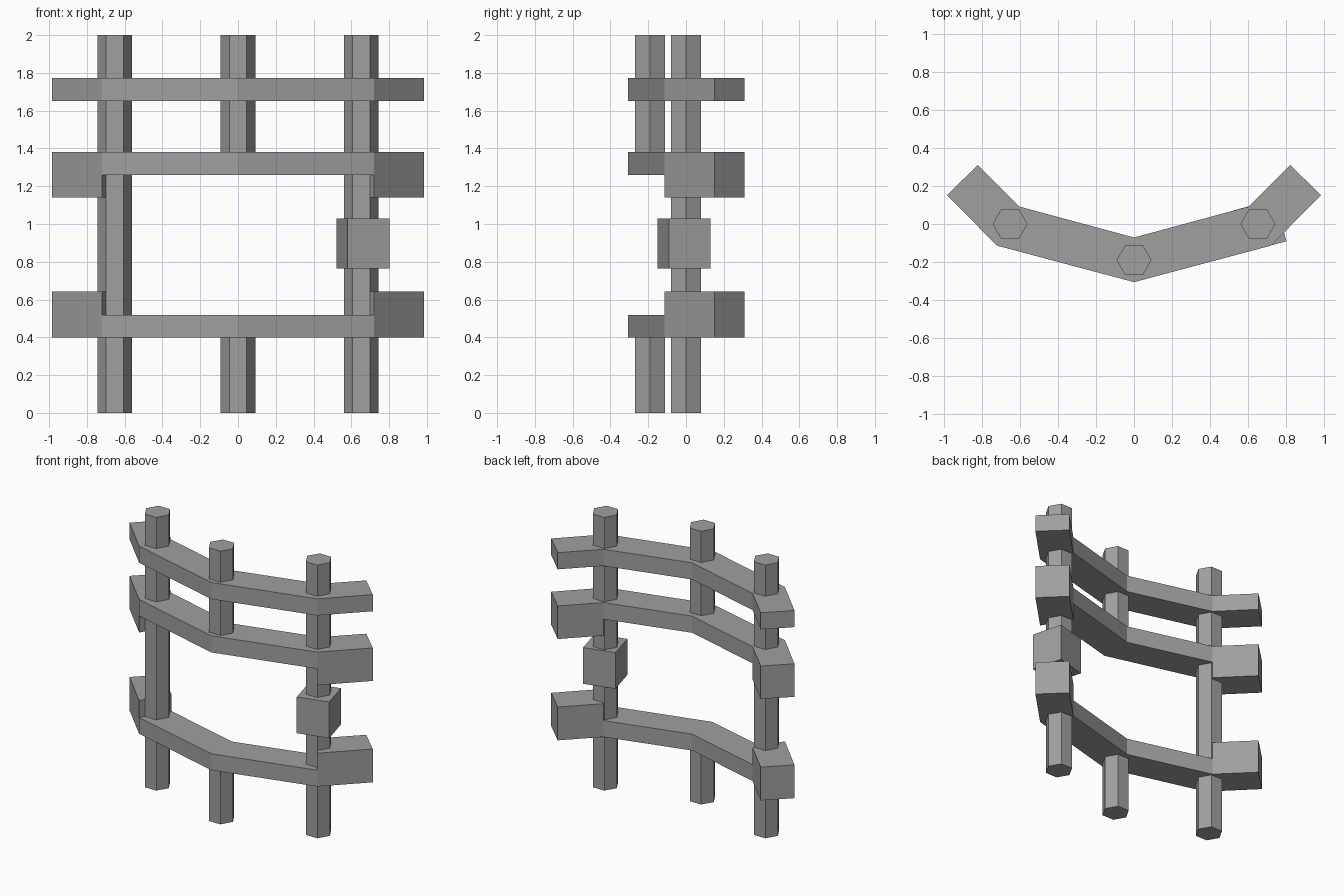
import bpy
import bmesh
import math

cube = bpy.data.objects.get("Cube")
if cube:
    bpy.data.objects.remove(cube, do_unlink=True)

grey = bpy.data.materials.new("plain grey")
grey.use_nodes = True
GREY = (0.35, 0.35, 0.35, 1)
grey.diffuse_color = GREY
grey.node_tree.nodes["Principled BSDF"].inputs["Base Color"].default_value = GREY


def prism(name, outline, z0, z1):
    """Extrude a plan outline from z0 up to z1."""
    bm = bmesh.new()
    base = bm.faces.new([bm.verts.new((x, y, z0)) for x, y in outline])
    top = bmesh.ops.extrude_face_region(bm, geom=[base], use_keep_orig=True)["geom"]
    verts = [v for v in top if isinstance(v, bmesh.types.BMVert)]
    bmesh.ops.translate(bm, verts=verts, vec=(0, 0, z1 - z0))
    bmesh.ops.recalc_face_normals(bm, faces=bm.faces)
    mesh = bpy.data.meshes.new(name)
    bm.to_mesh(mesh)
    bm.free()
    mesh.materials.append(grey)
    obj = bpy.data.objects.new(name, mesh)
    bpy.context.collection.objects.link(obj)
    return obj


def polygon(cx, cy, radius, sides, turn=0.0):
    step = math.tau / sides
    return [(cx + radius * math.cos(turn + i * step),
             cy + radius * math.sin(turn + i * step)) for i in range(sides)]


# Half plan of the bent rail: front and back edges, from centre to end
front = [(0, -0.306), (0.721, -0.114), (0.985, 0.152)]
back = [(0, -0.071), (0.604, 0.092), (0.822, 0.31)]


def mirrored(points):
    return [(-x, y) for x, y in points[:0:-1]] + points


rail_plan = mirrored(front) + mirrored(back)[::-1]
wing_plan = front[1:] + back[:0:-1]

# Bent rails
prism("top_rail", rail_plan, 1.65, 1.772)
prism("middle_rail", rail_plan, 1.26, 1.382)
prism("bottom_rail", rail_plan, 0.398, 0.518)

# Deep blocks under the middle rail and over the bottom rail
for side, sign in (("left", 1), ("right", -1)):
    plan = [(sign * x, y) for x, y in wing_plan]
    prism(f"upper_{side}_block", plan, 1.14, 1.26)
    prism(f"lower_{side}_block", plan, 0.518, 0.642)
    # Full-height side post
    prism(f"{side}_post", polygon(sign * 0.652, 0, 0.092, 6), 0, 2)

# Centre post, interrupted by the opening
prism("centre_post_top", polygon(0, -0.19, 0.092, 6), 1.32, 2)
prism("centre_post_bottom", polygon(0, -0.19, 0.092, 6), 0, 0.46)

# Lock box turned in line with the rail
prism("lock_box", polygon(0.662, -0.01, 0.162, 4, math.radians(60)), 0.765, 1.03)
